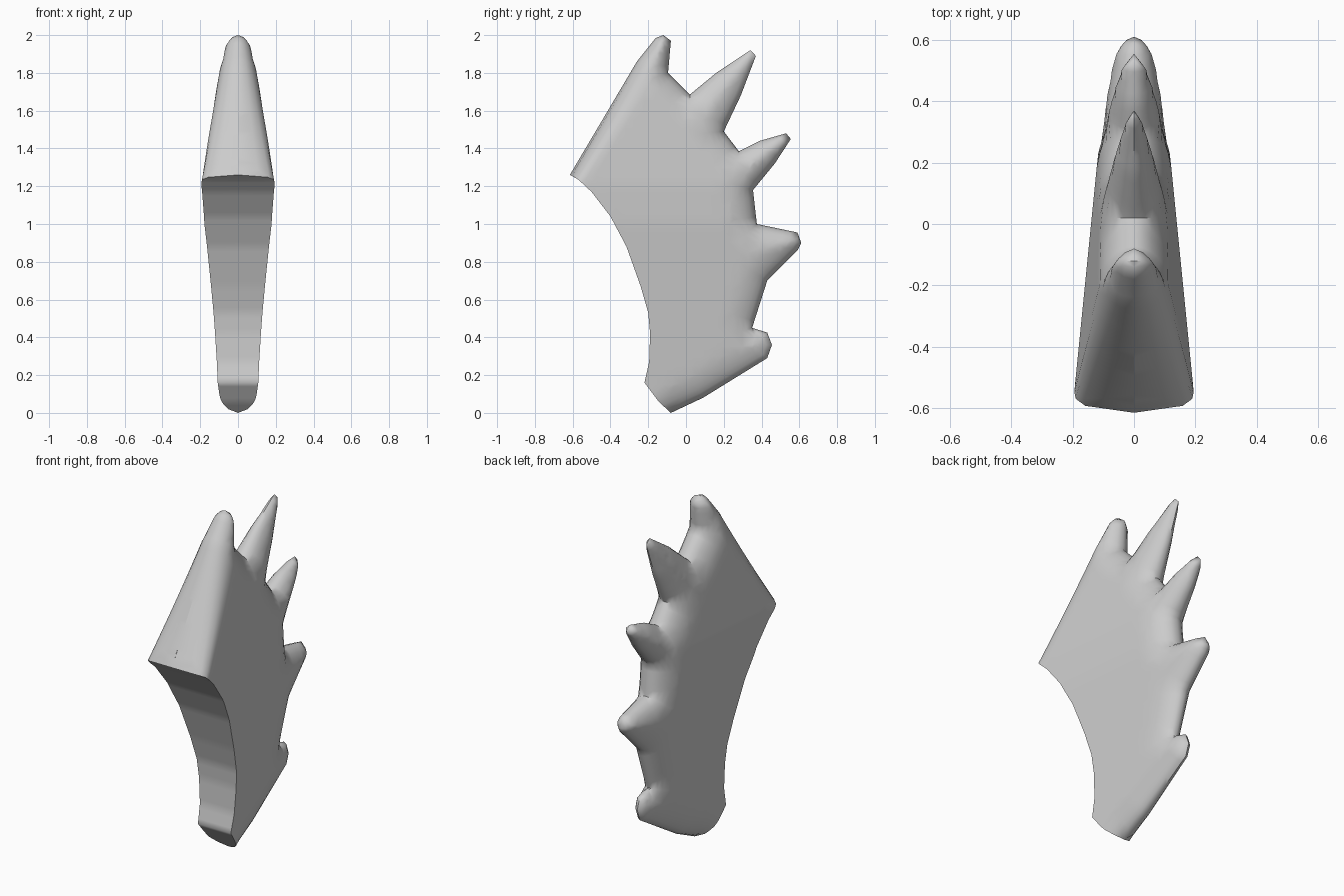
import bpy, bmesh, math
from mathutils import Vector
from mathutils.geometry import delaunay_2d_cdt

if "Cube" in bpy.data.objects:
    bpy.data.objects.remove(bpy.data.objects["Cube"])

# Side profile (y, z): spiky outer rim, then the concave flat-faced inner edge
RIM = [(-0.615, 1.26), (-0.26, 1.86), (-0.16, 1.985), (-0.12, 2.0), (-0.08, 1.97),
       (-0.095, 1.80), (0.02, 1.685), (0.16, 1.80), (0.34, 1.92), (0.37, 1.89),
       (0.29, 1.68), (0.20, 1.49), (0.28, 1.385), (0.39, 1.44), (0.53, 1.48),
       (0.555, 1.45), (0.47, 1.32), (0.355, 1.18), (0.375, 1.0), (0.59, 0.955),
       (0.61, 0.90), (0.59, 0.86), (0.43, 0.70), (0.35, 0.45), (0.43, 0.425),
       (0.455, 0.36), (0.43, 0.29), (0.09, 0.08), (-0.08, 0.0)]
INNER = [(-0.08, 0.0), (-0.145, 0.06), (-0.22, 0.16), (-0.195, 0.27), (-0.19, 0.42),
         (-0.20, 0.53), (-0.24, 0.67), (-0.315, 0.88), (-0.40, 1.04), (-0.50, 1.17),
         (-0.57, 1.235), (-0.615, 1.26)]


def densify(pts, step):
    out = []
    for a, b in zip(pts, pts[1:]):
        a, b = Vector(a), Vector(b)
        n = max(1, math.ceil((b - a).length / step))
        out += [a.lerp(b, i / n) for i in range(n)]
    return out


def rim_distance(p):
    best = 9
    for a, b in zip(RIM, RIM[1:]):
        a, b = Vector(a), Vector(b)
        t = max(0, min(1, (p - a).dot(b - a) / (b - a).length_squared))
        best = min(best, (p - a.lerp(b, t)).length)
    return best


def half_width(p):
    # Thick at the front, thin at the spikes, with a rounded rim
    y, z = p
    w = 0.14 - 0.1 * y - 0.065 * max(0, 1 - z) - 0.09 * max(0, z - 1.2)
    r = max(0.06, min(0.16, 0.06 + 0.18 * (y + 0.6)))
    k = min(1, rim_distance(p) / r)
    return w * math.sqrt(max(0, 1 - (1 - k) ** 2))


def inside(p, poly):
    hit = False
    for a, b in zip(poly, poly[1:] + poly[:1]):
        if (a.y > p.y) != (b.y > p.y):
            if p.x < a.x + (p.y - a.y) * (b.x - a.x) / (b.y - a.y):
                hit = not hit
    return hit


rim = densify(RIM, 0.04)
inner = densify(INNER, 0.03)
loop = rim + inner
n = len(loop)

# Interior points: rings following the rounded rim, then a loose grid
pts = []
for d in (0.01, 0.03, 0.055, 0.085, 0.12):
    for i in range(1, len(rim)):
        t = (loop[i + 1] - loop[i - 1]).normalized()
        q = loop[i] + Vector((t.y, -t.x)) * d
        if inside(q, loop) and rim_distance(q) > d * 0.85:
            if all((q - o).length > 0.012 for o in pts + inner):
                pts.append(q)
for i in range(26):
    for j in range(40):
        q = Vector((-0.62 + i * 0.05, j * 0.05))
        if inside(q, loop) and rim_distance(q) > 0.13:
            if min((q - o).length for o in inner) > 0.03:
                pts.append(q)

edges = [(i, (i + 1) % n) for i in range(n)]
co, _, faces, _, _, _ = delaunay_2d_cdt(loop + pts, edges, [], 0, 1e-6, False)

# Right half of the crest, with the flat inner strip to the centre plane
bm = bmesh.new()
vs = [bm.verts.new((half_width(p), p.x, p.y)) for p in co]
for f in faces:
    if inside(sum((co[i] for i in f), Vector((0, 0))) / len(f), loop):
        bm.faces.new([vs[i] for i in f])
strip = [bm.verts.new((0, p.x, p.y)) for p in inner + [loop[0]]]
for i in range(len(inner)):
    a, b = len(rim) + i, (len(rim) + i + 1) % n
    bm.faces.new((vs[a], vs[b], strip[i + 1], strip[i]))

# Mirror to the left half and weld along the centre
geo = bmesh.ops.duplicate(bm, geom=bm.verts[:] + bm.edges[:] + bm.faces[:])["geom"]
for v in geo:
    if isinstance(v, bmesh.types.BMVert):
        v.co.x = -v.co.x
bmesh.ops.remove_doubles(bm, verts=bm.verts[:], dist=0.0005)
bmesh.ops.dissolve_degenerate(bm, edges=bm.edges[:], dist=0.0001)
bmesh.ops.recalc_face_normals(bm, faces=bm.faces[:])

mesh = bpy.data.meshes.new("spiky_crest")
bm.to_mesh(mesh)
bm.free()
crest = bpy.data.objects.new("spiky_crest", mesh)
bpy.context.collection.objects.link(crest)
bpy.context.view_layer.objects.active = crest
crest.select_set(True)
bpy.ops.object.shade_smooth_by_angle(angle=math.radians(50))
